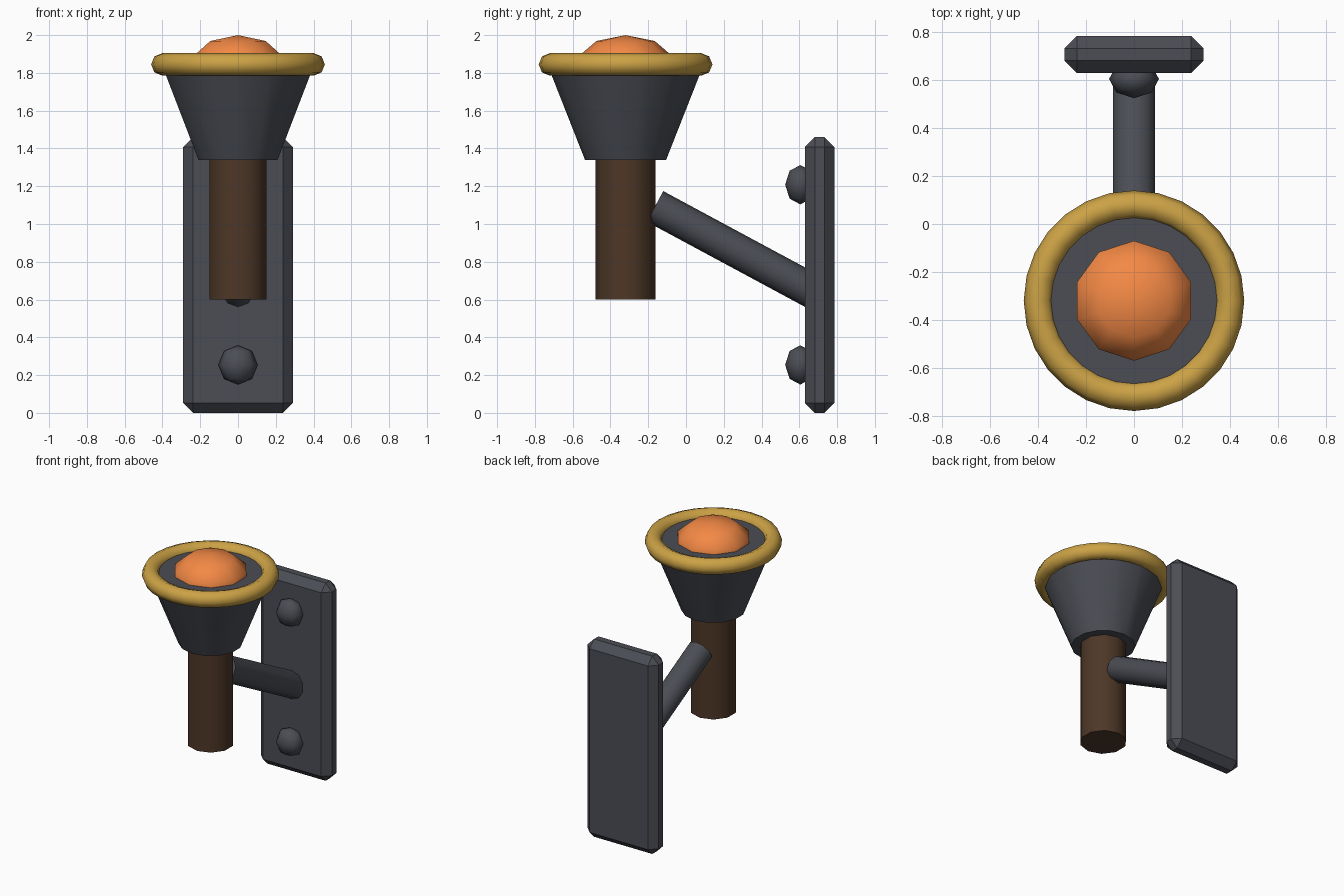
import bpy
from math import radians
from mathutils import Vector

if "Cube" in bpy.data.objects:
    bpy.data.objects.remove(bpy.data.objects["Cube"])


def material(name, color):
    m = bpy.data.materials.new(name)
    m.diffuse_color = (*color, 1)
    m.use_nodes = True
    m.node_tree.nodes["Principled BSDF"].inputs["Base Color"].default_value = m.diffuse_color
    return m


iron = material("dark_iron", (0.07, 0.075, 0.09))
wood = material("dark_wood", (0.075, 0.038, 0.02))
brass = material("brass", (0.60, 0.36, 0.06))
glow = material("ember_orange", (0.90, 0.25, 0.06))

AXIS_Y = -0.32  # y position of the upright torch


def finish(name, mat, angle=None):
    ob = bpy.context.object
    ob.name = name
    ob.data.materials.append(mat)
    if angle:
        bpy.ops.object.shade_smooth_by_angle(angle=radians(angle))
    return ob


def tapered(name, mat, start, end, r1, r2, sides):
    """Capped cylinder or cone running between two points."""
    a, b = Vector(start), Vector(end)
    d = b - a
    tilt = Vector((0, 0, 1)).rotation_difference(d).to_euler()
    bpy.ops.mesh.primitive_cone_add(vertices=sides, radius1=r1, radius2=r2,
                                    depth=d.length, location=(a + b) / 2, rotation=tilt)
    return finish(name, mat, 50)


def ball(name, mat, loc, scale, segments, rings):
    bpy.ops.mesh.primitive_uv_sphere_add(segments=segments, ring_count=rings,
                                         radius=1, location=loc)
    bpy.context.object.scale = scale
    bpy.ops.object.transform_apply(location=False, rotation=False, scale=True)
    return finish(name, mat, 80)


# Wall plate with chamfered edges
bpy.ops.mesh.primitive_cube_add(size=1, location=(0, 0.7075, 0.73))
plate = finish("wall_plate", iron)
plate.scale = (0.58, 0.155, 1.46)
bpy.ops.object.transform_apply(location=False, rotation=False, scale=True)
bevel = plate.modifiers.new("chamfer", 'BEVEL')
bevel.width = 0.052
bevel.segments = 1

# Bolts above and below the arm
for label, z in (("lower", 0.254), ("upper", 1.208)):
    ball(label + "_bolt", iron, (0, 0.605, z), (0.104, 0.08, 0.104), 8, 4)

# Sloping arm from the handle down into the plate
tapered("arm", iron, (0, -0.164, 1.093), (0, 0.70, 0.628), 0.092, 0.092, 10)

# Wooden handle and flared cup
tapered("handle", wood, (0, AXIS_Y, 0.60), (0, AXIS_Y, 1.42), 0.158, 0.158, 10)
tapered("cup", iron, (0, AXIS_Y, 1.34), (0, AXIS_Y, 1.86), 0.215, 0.42, 14)

# Brass rim
bpy.ops.mesh.primitive_torus_add(major_segments=28, minor_segments=8, major_radius=0.40,
                                 minor_radius=0.06, location=(0, AXIS_Y, 1.845))
finish("rim", brass, 60)

# Glowing ember dome
ball("ember", glow, (0, AXIS_Y, 1.836), (0.263, 0.263, 0.164), 10, 5)
